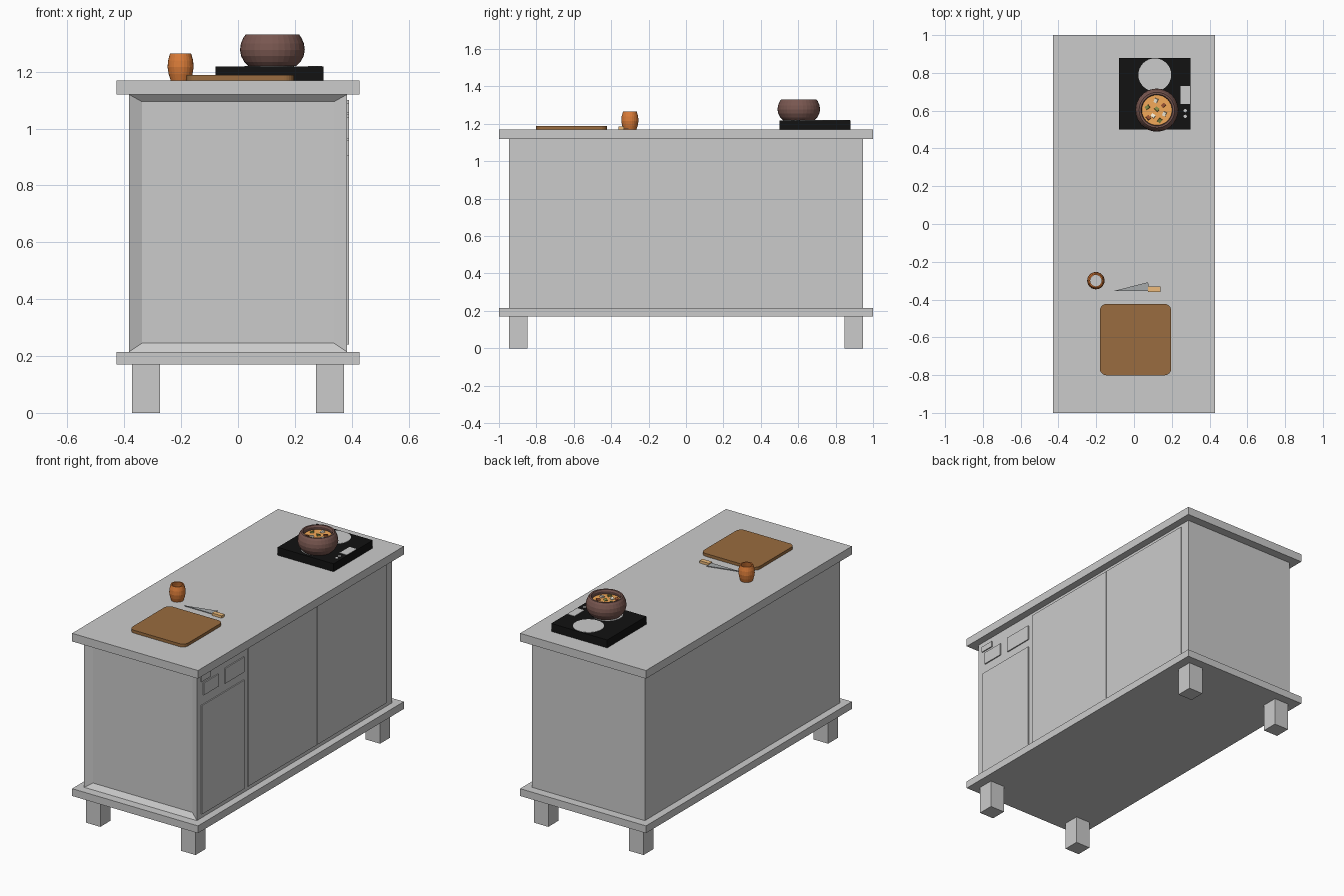
import bpy, bmesh, math, random
from mathutils import Matrix, Vector

if "Cube" in bpy.data.objects:
    bpy.data.objects.remove(bpy.data.objects["Cube"])

random.seed(4)


def material(name, rgb):
    m = bpy.data.materials.new(name)
    m.diffuse_color = (*rgb, 1)
    m.use_nodes = True
    m.node_tree.nodes["Principled BSDF"].inputs["Base Color"].default_value = m.diffuse_color
    return m


BLACK = material("black", (0.006, 0.006, 0.006))
LIGHT = material("light", (1.0, 1.0, 1.0))
BOARD = material("board_wood", (0.32, 0.15, 0.05))
CLAY = material("cup_clay", (0.70, 0.20, 0.04))
POT = material("pot_clay", (0.19, 0.095, 0.08))
BROTH = material("broth", (0.90, 0.40, 0.10))
STEEL = material("steel", (0.38, 0.40, 0.41))
HANDLE = material("handle_wood", (0.85, 0.50, 0.20))
CREAM = material("cream", (0.95, 0.88, 0.72))
GREEN = material("herb", (0.22, 0.25, 0.06))
BROWN = material("meat", (0.30, 0.08, 0.03))


def finish(name, bm, mat=None):
    bmesh.ops.recalc_face_normals(bm, faces=bm.faces)
    me = bpy.data.meshes.new(name)
    bm.to_mesh(me)
    bm.free()
    ob = bpy.data.objects.new(name, me)
    bpy.context.collection.objects.link(ob)
    if mat:
        me.materials.append(mat)
    return ob


def box_bm(x, y, z):
    bm = bmesh.new()
    c = Vector([(a + b) / 2 for a, b in (x, y, z)])
    s = Matrix.Diagonal([b - a for a, b in (x, y, z)]).to_4x4()
    bmesh.ops.create_cube(bm, size=1, matrix=Matrix.Translation(c) @ s)
    return bm


def box(name, x, y, z, mat=None):
    return finish(name, box_bm(x, y, z), mat)


def prism(name, pts, z0, z1, mat):
    # flat outline extruded upward
    bm = bmesh.new()
    f = bm.faces.new([bm.verts.new((x, y, z0)) for x, y in pts])
    r = bmesh.ops.extrude_face_region(bm, geom=[f])
    for v in r["geom"]:
        if isinstance(v, bmesh.types.BMVert):
            v.co.z = z1
    return finish(name, bm, mat)


def disc(name, x, y, z0, z1, r, mat, n=32):
    pts = [(x + r * math.cos(2 * math.pi * i / n), y + r * math.sin(2 * math.pi * i / n)) for i in range(n)]
    return prism(name, pts, z0, z1, mat)


def lathe(name, x, y, z, profile, mat, n=32):
    # revolve (radius, height) points; ends at radius 0 close the form
    bm = bmesh.new()
    vs = [bm.verts.new((r, 0, h)) for r, h in profile]
    es = [bm.edges.new(p) for p in zip(vs, vs[1:])]
    bmesh.ops.spin(bm, geom=vs + es, cent=(0, 0, 0), axis=(0, 0, 1), angle=2 * math.pi, steps=n)
    bmesh.ops.remove_doubles(bm, verts=bm.verts, dist=1e-4)
    bmesh.ops.translate(bm, verts=bm.verts, vec=(x, y, z))
    return finish(name, bm, mat)


# Cabinet body with a recessed front panel
bm = box_bm((-0.383, 0.383), (-0.947, 0.947), (0.215, 1.12))
front = min(bm.faces, key=lambda f: f.calc_center_median().y)
bmesh.ops.inset_individual(bm, faces=[front], thickness=0.03)
for v in front.verts:
    v.co = (math.copysign(0.338, v.co.x), -0.925, 0.245 if v.co.z < 0.6 else 1.095)
finish("cabinet_body", bm)

# Slabs and legs
box("countertop", (-0.428, 0.428), (-1, 1), (1.12, 1.17))
box("base_slab", (-0.428, 0.428), (-1, 1), (0.17, 0.215))
for sx in (-1, 1):
    for sy in (-1, 1):
        x, y = sx * 0.324, sy * 0.896
        box("leg", (x - 0.049, x + 0.049), (y - 0.049, y + 0.049), (0, 0.17))

# Doors and drawer plates on the right side
for name, y0, y1, z0, z1 in (("small_door", -0.905, -0.493, 0.24, 0.908),
                             ("middle_door", -0.457, 0.212, 0.24, 1.1),
                             ("rear_door", 0.217, 0.887, 0.24, 1.1)):
    box(name, (0.38, 0.39), (y0, y1), (z0, z1))
for name, y0, y1, z0, z1 in (("vent_plate", -0.91, -0.82, 1.055, 1.09),
                             ("control_plate", -0.885, -0.743, 0.965, 1.04),
                             ("display_plate", -0.68, -0.493, 0.957, 1.05)):
    box(name, (0.38, 0.39), (y0, y1), (z0, z1), LIGHT)

# Cooktop
box("cooktop", (-0.08, 0.30), (0.50, 0.88), (1.17, 1.219), BLACK)
disc("rear_burner", 0.11, 0.79, 1.217, 1.221, 0.087, LIGHT)
disc("front_burner", 0.11, 0.605, 1.217, 1.221, 0.087, LIGHT)
box("cooktop_display", (0.247, 0.296), (0.635, 0.73), (1.217, 1.221), LIGHT)
for y in (0.57, 0.60):
    disc("cooktop_button", 0.271, y, 1.217, 1.221, 0.009, LIGHT, 12)

# Soup pot, broth and pieces
lathe("soup_pot", 0.121, 0.603, 1.221,
      [(0, 0), (0.085, 0), (0.099, 0.014), (0.110, 0.034), (0.114, 0.056), (0.111, 0.078),
       (0.102, 0.099), (0.094, 0.110), (0.084, 0.110), (0.080, 0.100), (0.084, 0.080),
       (0.080, 0.040), (0, 0.030)], POT)
disc("broth", 0.121, 0.603, 1.29, 1.305, 0.080, BROTH)
chunks = [(0.04, -0.02, CREAM), (-0.005, 0.05, CREAM), (-0.045, -0.04, BROWN), (0.035, 0.025, BROWN),
          (-0.05, 0.015, GREEN), (0.0, 0.005, GREEN), (0.015, -0.055, GREEN), (-0.02, -0.03, CREAM)]
for dx, dy, mat in chunks:
    ob = box("soup_piece", (-0.011, 0.011), (-0.009, 0.009), (-0.006, 0.006), mat)
    ob.location = (0.121 + dx, 0.603 + dy, 1.306)
    ob.rotation_euler = (random.uniform(-0.3, 0.3), random.uniform(-0.3, 0.3), random.uniform(0, 3))

# Cup
lathe("cup", -0.202, -0.30, 1.17,
      [(0, 0), (0.035, 0), (0.042, 0.022), (0.046, 0.046), (0.044, 0.070), (0.037, 0.095),
       (0.030, 0.095), (0.036, 0.070), (0.038, 0.046), (0.034, 0.015), (0, 0.012)], CLAY, 24)
disc("cup_filling", -0.202, -0.30, 1.18, 1.195, 0.034, LIGHT, 24)

# Cutting board with rounded corners
pts = []
for k, (sx, sy) in enumerate(((1, 1), (-1, 1), (-1, -1), (1, -1))):
    for i in range(7):
        a = math.pi / 2 * (k + i / 6)
        pts.append((0.008 + sx * 0.153 + 0.036 * math.cos(a), -0.612 + sy * 0.153 + 0.036 * math.sin(a)))
prism("cutting_board", pts, 1.17, 1.188, BOARD)

# Knife
prism("knife_blade", [(-0.113, -0.356), (0.078, -0.356), (0.075, -0.308), (0.02, -0.322)], 1.175, 1.179, STEEL)
box("knife_handle", (0.075, 0.141), (-0.36, -0.332), (1.17, 1.185), HANDLE)
